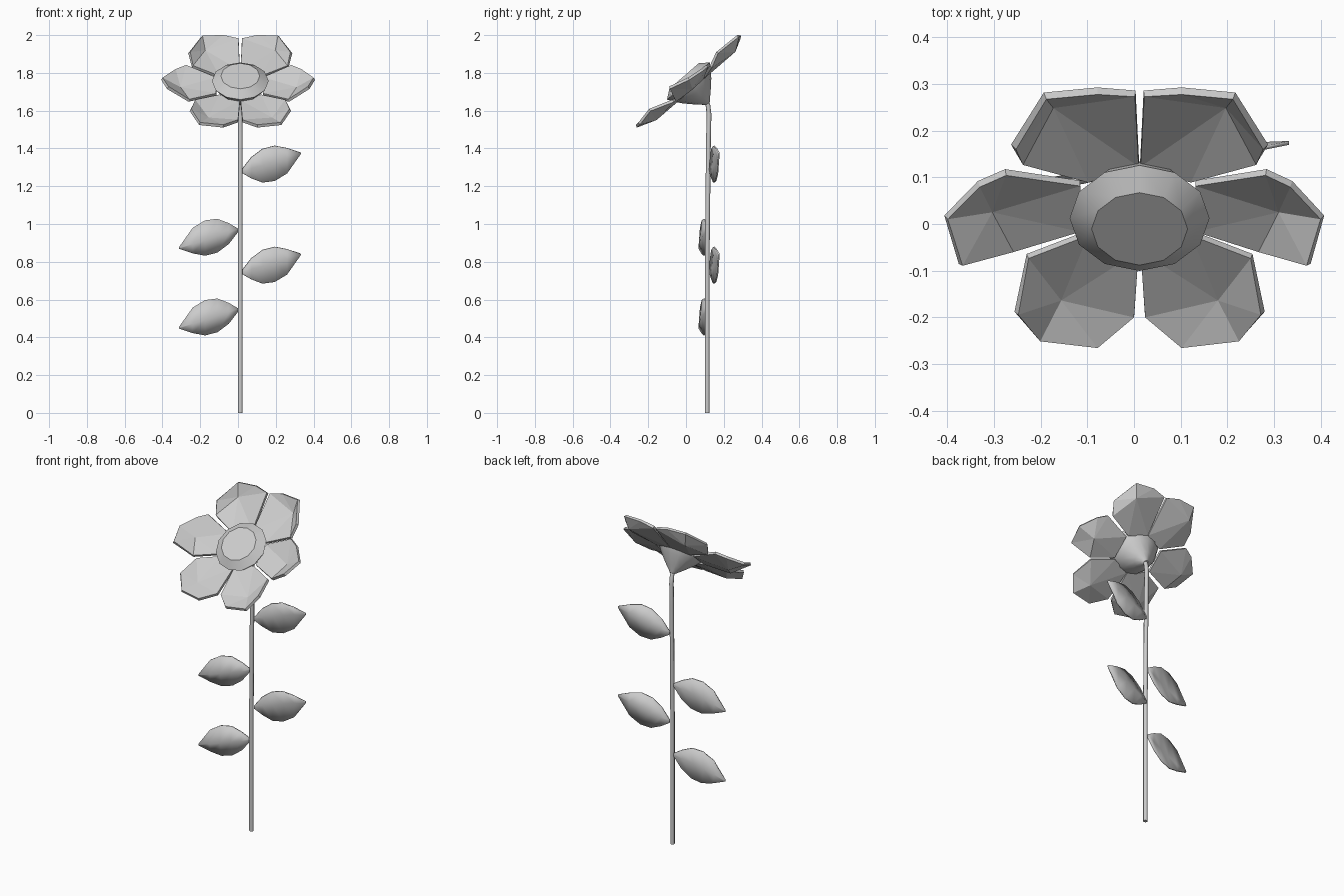
import bpy, bmesh, math
from mathutils import Matrix, Vector

if "Cube" in bpy.data.objects:
    bpy.data.objects.remove(bpy.data.objects["Cube"])

CENTRE = Vector((0.012, 0.0125, 1.757))
HEAD = Matrix.Translation(CENTRE) @ Matrix.Rotation(math.radians(41), 4, 'X')


def make(name, verts, faces, matrix=Matrix(), thickness=0.0, offset=-1, smooth=None):
    me = bpy.data.meshes.new(name)
    me.from_pydata([tuple(v) for v in verts], [], faces)
    me.transform(matrix)
    ob = bpy.data.objects.new(name, me)
    bpy.context.collection.objects.link(ob)
    if thickness:
        mod = ob.modifiers.new("thickness", 'SOLIDIFY')
        mod.thickness, mod.offset = thickness, offset
    else:
        bm = bmesh.new()
        bm.from_mesh(me)
        bmesh.ops.recalc_face_normals(bm, faces=bm.faces)
        bm.to_mesh(me)
        bm.free()
    if smooth:
        bpy.context.view_layer.objects.active = ob
        ob.select_set(True)
        bpy.ops.object.shade_smooth_by_angle(angle=math.radians(smooth))
        ob.select_set(False)
    return ob


def skin(rings):
    """Join rings of equal length and cap both ends."""
    n = len(rings[0])
    verts = [v for ring in rings for v in ring]
    faces = [(k * n + i, k * n + (i + 1) % n, (k + 1) * n + (i + 1) % n, (k + 1) * n + i)
             for k in range(len(rings) - 1) for i in range(n)]
    faces += [tuple(range(n)), tuple(range(len(verts) - n, len(verts)))]
    return verts, faces


def ring(r, z, n=12):
    return [Vector((r * math.sin(2 * math.pi * i / n), r * math.cos(2 * math.pi * i / n), z))
            for i in range(n)]


# Flower centre and the funnel behind it
profile = [(0.013, -0.158), (0.025, -0.145), (0.052, -0.12), (0.1, -0.07),
           (0.12, -0.045), (0.15, 0.0), (0.103, 0.035)]
make("flower_centre", *skin([ring(r, z) for r, z in profile]), HEAD, smooth=32)

# Cupped petals: fold point first, then the outline (right half, mirrored to the left)
petals = {
    "side_petal": [(0.298, -0.012, -0.033),
                   (0.12, -0.065, -0.03), (0.255, -0.118, -0.025), (0.358, -0.096, 0.045),
                   (0.388, 0.01, 0.015), (0.323, 0.092, 0.004), (0.27, 0.125, 0.004),
                   (0.12, 0.065, -0.03)],
    "upper_petal": [(0.185, 0.285, -0.032),
                    (0.11, 0.075, -0.03), (0.25, 0.14, -0.013), (0.265, 0.212, 0.019),
                    (0.2, 0.35, 0.014), (0.09, 0.36, 0.01), (0.01, 0.345, 0.0),
                    (0.002, 0.12, -0.03)],
    "lower_petal": [(0.168, -0.26, -0.03),
                    (0.002, -0.12, -0.03), (0.012, -0.295, -0.015), (0.09, -0.362, 0.008),
                    (0.213, -0.343, 0.008), (0.26, -0.253, 0.025), (0.238, -0.13, -0.018),
                    (0.11, -0.075, -0.03)],
}
for name, pts in petals.items():
    n = len(pts) - 1
    for side, label in ((1, "right"), (-1, "left")):
        stretch = 1.06 if name == "side_petal" and side < 0 else 1.0
        verts = [(side * stretch * x, y, z) for x, y, z in pts]
        faces = [(0, i, i % n + 1)[::side] for i in range(1, n + 1)]
        make(f"{label}_{name}", verts, faces, HEAD, thickness=0.016)

# Stem: thin tube hooking forward into the funnel
path = [Vector(p) for p in ((0.012, 0.112, 0), (0.012, 0.112, 0.8), (0.012, 0.119, 1.45),
                            (0.012, 0.122, 1.58), (0.012, 0.116, 1.63),
                            (0.012, 0.095, 1.665), (0.012, 0.075, 1.685))]
rings = []
for i, p in enumerate(path):
    d = path[min(i + 1, len(path) - 1)] - path[max(i - 1, 0)]
    tilt = Matrix.Rotation(math.atan2(-d.y, d.z), 3, 'X')
    rings.append([p + tilt @ v for v in ring(0.0125, 0, 8)])
make("stem", *skin(rings), smooth=60)

# Leaves: x along the leaf, upper edge, midrib and lower edge heights
rows = [(0.0, 0.008, 0.0, -0.008), (0.05, 0.07, 0.015, -0.036), (0.11, 0.113, 0.03, -0.058),
        (0.175, 0.129, 0.05, -0.05), (0.24, 0.117, 0.07, -0.012), (0.312, 0.094, 0.09, 0.086)]
verts = []
for x, top, mid, low in rows:
    y = 0.15 * x
    verts += [(x, y - 0.08 * (top - mid), top), (x, y + 0.012 * math.sin(x * 10), mid),
              (x, y + 0.04 * (mid - low), low)]
faces = [(3 * k + j, 3 * k + j + 1, 3 * k + j + 4, 3 * k + j + 3)
         for k in range(len(rows) - 1) for j in range(2)]
for i, (side, z) in enumerate(((1, 1.28), (1, 0.745), (-1, 0.967), (-1, 0.545))):
    base = Vector((0.02, 0.127, z)) if side > 0 else Vector((0.0, 0.117, z))
    m = Matrix.Translation(base) @ Matrix.Diagonal((side, side, side * 1.04, 1))
    make(f"leaf_{i + 1}", verts, [f[::side] for f in faces], m,
         thickness=0.008, offset=0, smooth=35)
